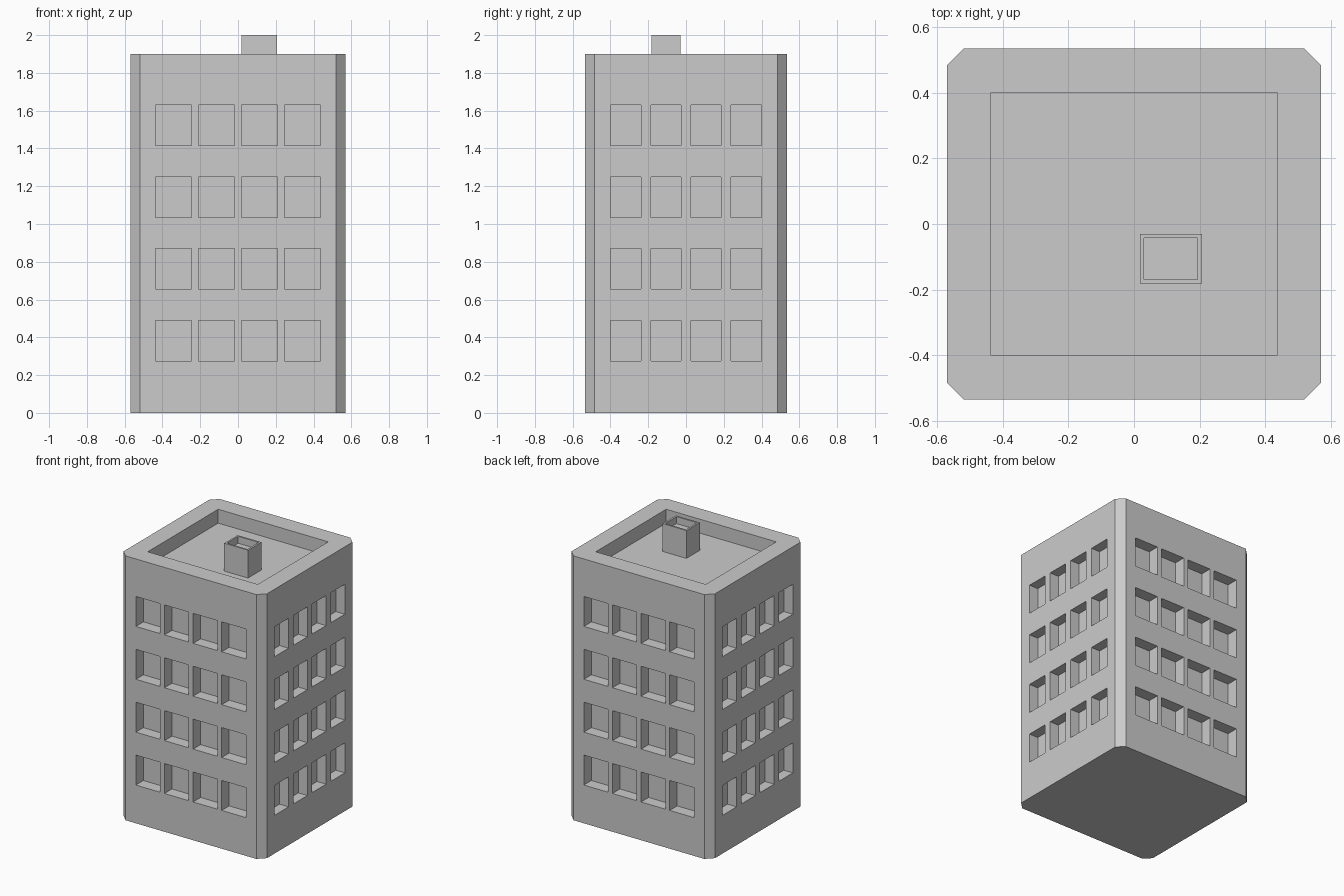
import bpy, bmesh
from mathutils import Vector

if "Cube" in bpy.data.objects:
    bpy.data.objects.remove(bpy.data.objects["Cube"])

W, D, H, C = 0.57, 0.535, 1.9, 0.05   # half width, half depth, height, corner chamfer
ROOF = 1.8                            # floor of the sunken roof


def make_object(name, bm):
    bmesh.ops.recalc_face_normals(bm, faces=bm.faces)
    mesh = bpy.data.meshes.new(name)
    bm.to_mesh(mesh)
    bm.free()
    obj = bpy.data.objects.new(name, mesh)
    bpy.context.collection.objects.link(obj)
    return obj


def add_box(bm, lo, hi):
    lo, hi = Vector(lo), Vector(hi)
    verts = bmesh.ops.create_cube(bm, size=1)["verts"]
    for v in verts:
        v.co = Vector((v.co[i] * (hi[i] - lo[i]) + (hi[i] + lo[i]) / 2 for i in range(3)))


# Tower block: chamfered rectangle extruded upward
bm = bmesh.new()
outline = [(W - C, -D), (W, C - D), (W, D - C), (W - C, D),
           (C - W, D), (-W, D - C), (-W, C - D), (C - W, -D)]
base = bm.faces.new([bm.verts.new((x, y, 0)) for x, y in outline])
top = bmesh.ops.extrude_face_region(bm, geom=[base], use_keep_orig=True)["geom"]
bmesh.ops.translate(bm, vec=(0, 0, H),
                    verts=[g for g in top if isinstance(g, bmesh.types.BMVert)])
building = make_object("building", bm)

# Cutter: four by four windows on each side, plus the sunken roof
bm = bmesh.new()
for row in range(4):
    z0 = 0.275 + 0.38 * row
    z1 = z0 + 0.215
    for col in (-1.5, -0.5, 0.5, 1.5):
        x, y = col * 0.2275, col * 0.213
        for s in (-1, 1):
            ya, yb = sorted((s * (D - 0.085), s * (D + 0.1)))
            add_box(bm, (x - 0.096, ya, z0), (x + 0.096, yb, z1))
            xa, xb = sorted((s * (W - 0.072), s * (W + 0.1)))
            add_box(bm, (xa, y - 0.08, z0), (xb, y + 0.08, z1))
add_box(bm, (-0.4375, -0.4, ROOF), (0.4375, 0.4, H + 0.2))
cutter = make_object("opening_cutter", bm)
cutter.hide_render = True

mod = building.modifiers.new("openings", "BOOLEAN")
mod.operation = "DIFFERENCE"
mod.solver = "EXACT"
mod.object = cutter
bpy.context.view_layer.objects.active = building
bpy.ops.object.modifier_apply(modifier=mod.name)
bpy.data.objects.remove(cutter)

# Chimney: box with an inset, sunken top
bm = bmesh.new()
add_box(bm, (0.018, -0.182, ROOF), (0.207, -0.03, 2.0))
lid = max(bm.faces, key=lambda f: f.calc_center_median().z)
bmesh.ops.inset_region(bm, faces=[lid], thickness=0.018)
inner = bmesh.ops.extrude_face_region(bm, geom=[lid])["geom"]
bmesh.ops.delete(bm, geom=[lid], context="FACES_ONLY") if lid.is_valid else None
bmesh.ops.translate(bm, vec=(0, 0, -0.05),
                    verts=[g for g in inner if isinstance(g, bmesh.types.BMVert)])
make_object("chimney", bm)
